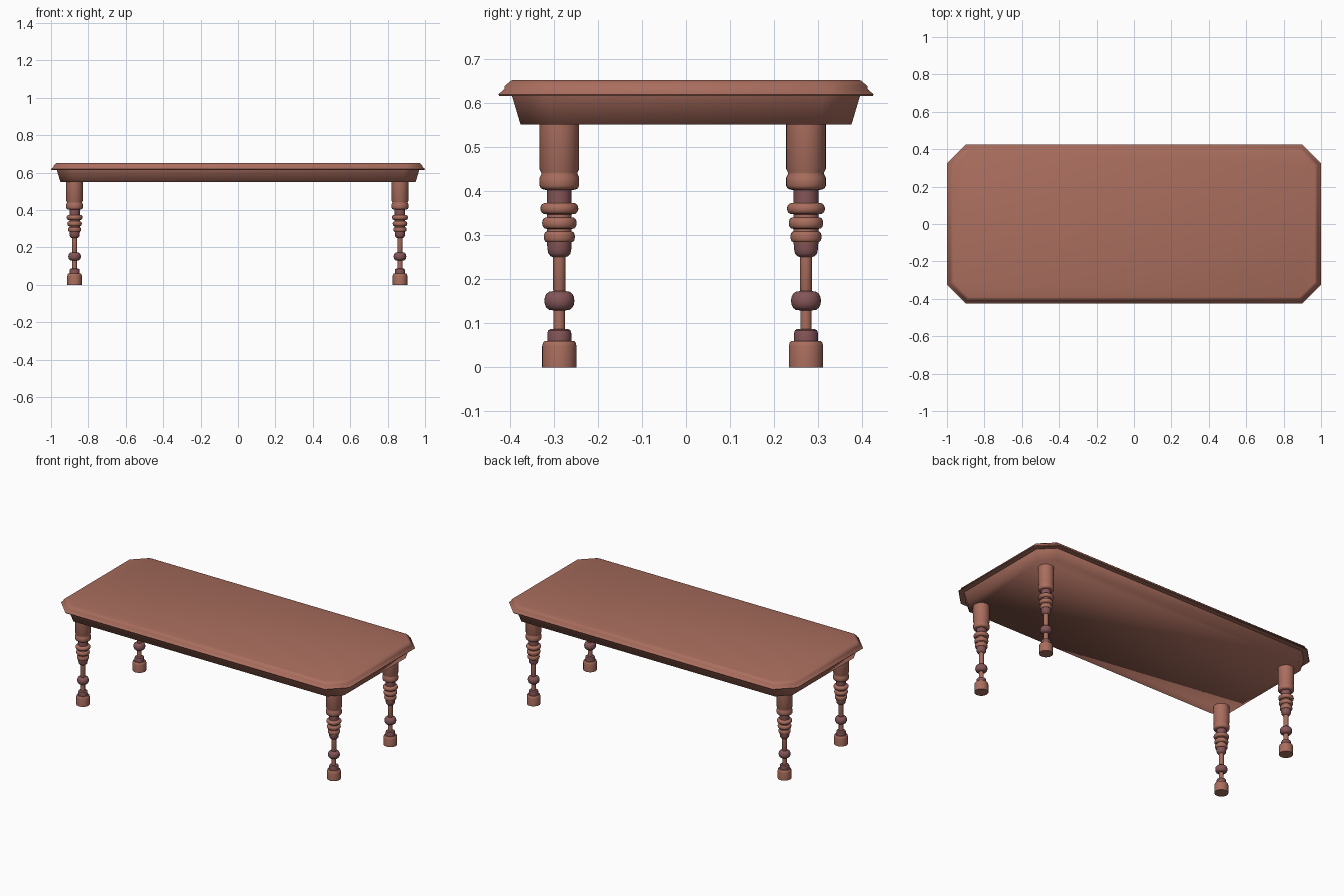
import bpy, bmesh, math

if "Cube" in bpy.data.objects:
    bpy.data.objects.remove(bpy.data.objects["Cube"])


def material(name, color):
    m = bpy.data.materials.new(name)
    m.diffuse_color = (*color, 1)
    m.use_nodes = True
    m.node_tree.nodes["Principled BSDF"].inputs["Base Color"].default_value = m.diffuse_color
    return m


WOOD = material("wood", (0.40, 0.155, 0.112))
DARK = material("dark_wood", (0.23, 0.09, 0.095))


def loft(name, rings, mats, slots=None, angle=40, offset=(0, 0, 0)):
    """Skin a stack of equal-length rings and cap both ends."""
    bm = bmesh.new()
    loops = [[bm.verts.new(p) for p in ring] for ring in rings]
    n = len(loops[0])
    for k, (a, b) in enumerate(zip(loops, loops[1:])):
        for i in range(n):
            j = (i + 1) % n
            f = bm.faces.new((a[i], a[j], b[j], b[i]))
            f.material_index = slots[k] if slots else 0
    bm.faces.new(loops[0])
    bm.faces.new(loops[-1])
    bmesh.ops.recalc_face_normals(bm, faces=bm.faces)
    mesh = bpy.data.meshes.new(name)
    bm.to_mesh(mesh)
    bm.free()
    for m in mats:
        mesh.materials.append(m)
    ob = bpy.data.objects.new(name, mesh)
    ob.location = offset
    bpy.context.collection.objects.link(ob)
    bpy.ops.object.select_all(action='DESELECT')
    bpy.context.view_layer.objects.active = ob
    ob.select_set(True)
    bpy.ops.object.shade_smooth_by_angle(angle=math.radians(angle))
    return ob


def octagon(inset, z, cut=0.10):
    """Rectangle with clipped corners, inset from the table edge."""
    x, y = 1 - inset, 0.425 - inset
    c = cut - inset * 0.586
    return [(x, c - y, z), (x, y - c, z), (x - c, y, z), (c - x, y, z),
            (-x, y - c, z), (-x, c - y, z), (c - x, -y, z), (x - c, -y, z)]


# Moulded table top and tapered apron
loft("table_top", [octagon(i, z) for i, z in [
    (0.03, 0.615), (0.002, 0.615), (0.0, 0.619), (0.013, 0.631),
    (0.014, 0.638), (0.028, 0.650), (0.034, 0.652)]], [WOOD], angle=50)
loft("apron", [octagon(i, z) for i, z in [(0.05, 0.55), (0.03, 0.617)]],
     [WOOD], angle=80)


# Turned leg profile: (radius, z, dark)
def bead(core, r, z, h, dark=0, steps=8):
    """Rounded ring of radius r and half height h around a core radius."""
    return [(core + (r - core) * math.sin(t) ** 0.7, z - h * math.cos(t), dark)
            for t in (math.pi * k / steps for k in range(steps + 1))]


profile = [(0.039, 0, 0), (0.039, 0.048, 0), (0.037, 0.056, 0), (0.033, 0.060, 0),
           (0.027, 0.060, 1), (0.027, 0.078, 1), (0.025, 0.084, 1), (0.020, 0.087, 1),
           (0.013, 0.087, 0), (0.013, 0.128, 0)]
profile += bead(0.013, 0.034, 0.151, 0.022, 1)
profile += [(0.014, 0.175, 0), (0.014, 0.25, 0),
            (0.020, 0.252, 1), (0.025, 0.258, 1), (0.027, 0.268, 1), (0.028, 0.282, 1)]
for r, z, h in [(0.035, 0.296, 0.012), (0.039, 0.327, 0.013), (0.043, 0.360, 0.013)]:
    profile += bead(0.028, r, z, h)
    profile += [(0.028, z + h + 0.001, 1)]
profile += [(0.028, 0.402, 1), (0.036, 0.403, 0), (0.042, 0.406, 0), (0.045, 0.412, 0),
            (0.045, 0.430, 0), (0.041, 0.438, 0), (0.041, 0.442, 0),
            (0.045, 0.450, 0), (0.045, 0.552, 0)]

SIDES = 32
rings = [[(r * math.cos(2 * math.pi * i / SIDES), r * math.sin(2 * math.pi * i / SIDES), z)
          for i in range(SIDES)] for r, z, _ in profile]
slots = [a[2] if a[2] == b[2] else int(a[0] > b[0] and a[2]) for a, b in zip(profile, profile[1:])]

# Four legs
for side, x in (("left", -0.874), ("right", 0.866)):
    for end, y in (("front", -0.287), ("back", 0.272)):
        loft(f"{end}_{side}_leg", rings, [WOOD, DARK], slots, offset=(x, y, 0))
